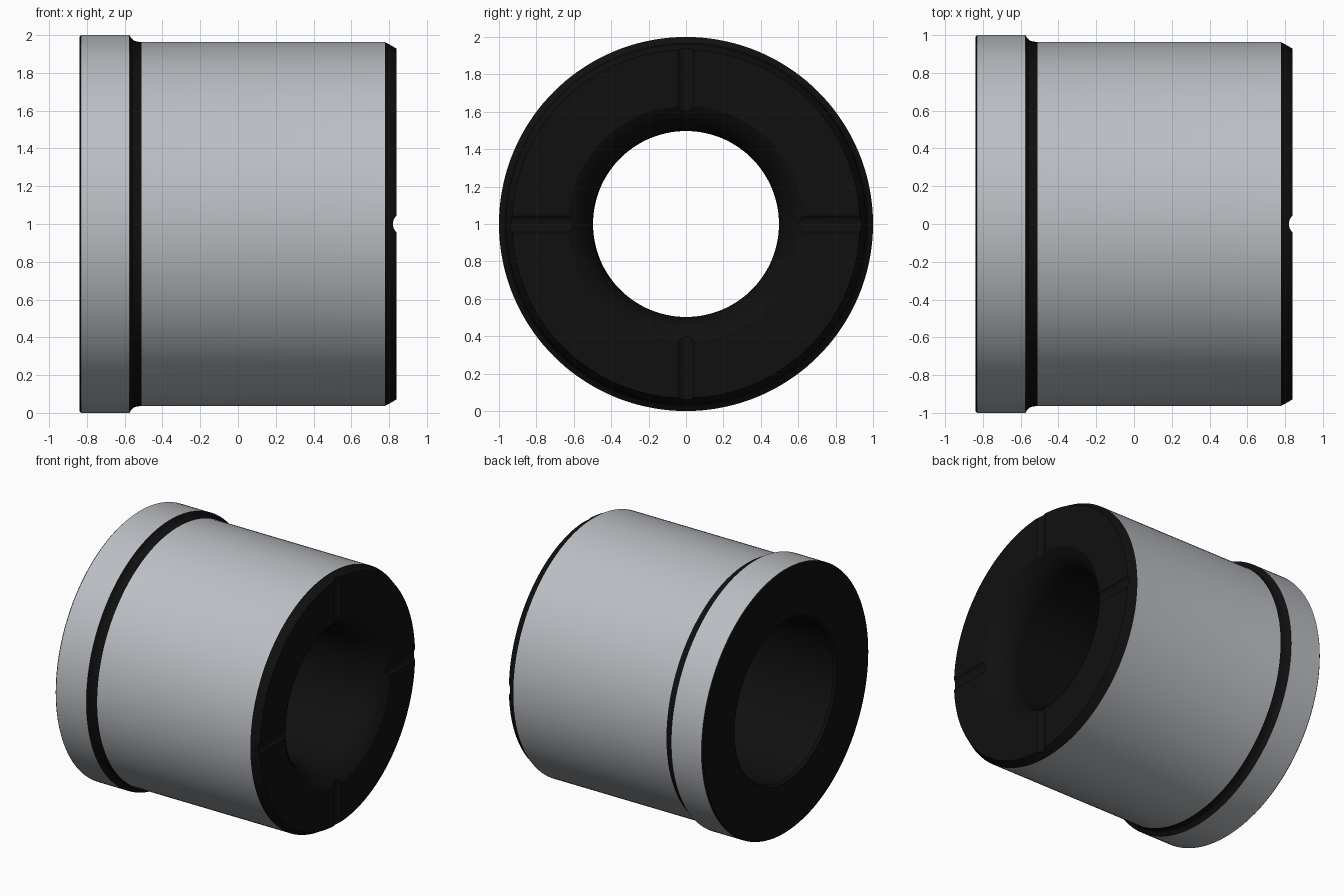
import bpy, bmesh, math
from mathutils import Matrix

if "Cube" in bpy.data.objects:
    bpy.data.objects.remove(bpy.data.objects["Cube"])

SEG = 144
AXIS_Z = 1.0
END = 0.838

dark = bpy.data.materials.new("dark_finish")
dark.diffuse_color = (0.005, 0.005, 0.005, 1)
dark.use_nodes = True
dark.node_tree.nodes["Principled BSDF"].inputs["Base Color"].default_value = dark.diffuse_color
grey = bpy.data.materials.new("light_grey")
grey.diffuse_color = (0.5, 0.52, 0.55, 1)
grey.use_nodes = True
grey.node_tree.nodes["Principled BSDF"].inputs["Base Color"].default_value = grey.diffuse_color


def finish(name, bm):
    bmesh.ops.recalc_face_normals(bm, faces=bm.faces)
    me = bpy.data.meshes.new(name)
    bm.to_mesh(me)
    bm.free()
    me.materials.append(grey)
    me.materials.append(dark)
    ob = bpy.data.objects.new(name, me)
    bpy.context.collection.objects.link(ob)
    return ob


# Profile (x, radius): flange, neck fillet, body, end chamfer
outer = [(-END, 0.992), (-0.83, 1.0), (-0.575, 1.0), (-0.568, 0.988),
         (-0.555, 0.973), (-0.535, 0.966), (-0.51, 0.963),
         (0.778, 0.963), (END, 0.93)]
# Convex rounded bore entry that runs tangent into the guiding bore
BORE, MOUTH, DEPTH = 0.497, 0.63, 0.22
rise = MOUTH - BORE
R = (DEPTH ** 2 + rise ** 2) / (2 * rise)
sweep = math.asin(DEPTH / R)
entry = [(END - DEPTH + R * math.sin(a), BORE + R * (1 - math.cos(a)))
         for a in (sweep * (1 - i / 10) for i in range(11))]
# Wider relief bore from the flange side
inner = [(0.0, BORE), (0.0, 0.6), (-0.82, 0.6), (-END, 0.615)]
profile = outer + entry + inner
LIGHT = {1, 6}   # flange rim and body wall segments

# Revolve about the x axis
bm = bmesh.new()
rings = []
for x, r in profile:
    rings.append([bm.verts.new((x, r * math.cos(t), AXIS_Z + r * math.sin(t)))
                  for t in (2 * math.pi * k / SEG for k in range(SEG))])
for i, a in enumerate(rings):
    b = rings[(i + 1) % len(rings)]
    for k in range(SEG):
        n = (k + 1) % SEG
        f = bm.faces.new((a[k], a[n], b[n], b[k]))
        f.material_index = 0 if i in LIGHT else 1
bushing = finish("flanged_bushing", bm)

# Four radial oil grooves across the end face
bm = bmesh.new()
for q in range(4):
    turn = Matrix.Rotation(q * math.pi / 2, 4, 'X')
    m = Matrix.Translation((END + 0.042, 0, AXIS_Z)) @ turn @ Matrix.Translation((0, 0, 0.8))
    bmesh.ops.create_cone(bm, cap_ends=True, segments=32, radius1=0.06,
                          radius2=0.06, depth=0.6, matrix=m)
for f in bm.faces:
    f.material_index = 1
cutter = finish("groove_cutter", bm)
cutter.hide_render = True

mod = bushing.modifiers.new("grooves", 'BOOLEAN')
mod.operation = 'DIFFERENCE'
mod.solver = 'EXACT'
mod.object = cutter
bpy.context.view_layer.objects.active = bushing
bushing.select_set(True)
bpy.ops.object.modifier_apply(modifier=mod.name)
bpy.data.objects.remove(cutter)

bushing.select_set(True)
bpy.ops.object.shade_smooth_by_angle(angle=math.radians(25))
